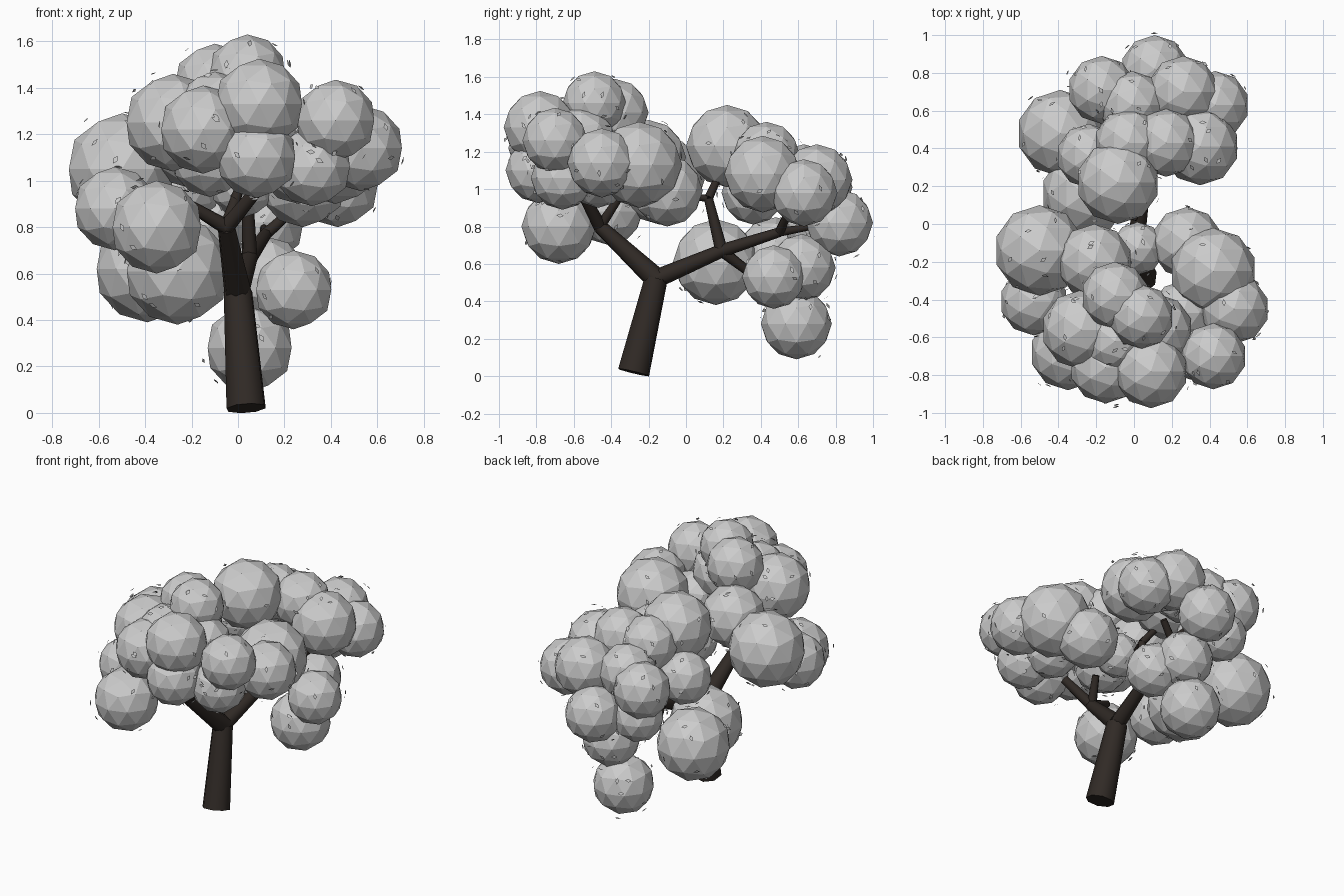
import bpy, bmesh, random
from math import pi
from mathutils import Vector, Matrix

if "Cube" in bpy.data.objects:
    bpy.data.objects.remove(bpy.data.objects["Cube"])

random.seed(4)

bark = bpy.data.materials.new("bark")
bark.diffuse_color = (0.03, 0.023, 0.019, 1)
bark.use_nodes = True
bark.node_tree.nodes["Principled BSDF"].inputs["Base Color"].default_value = bark.diffuse_color


def make_object(name, bm, mat=None):
    me = bpy.data.meshes.new(name)
    bm.to_mesh(me)
    bm.free()
    ob = bpy.data.objects.new(name, me)
    bpy.context.collection.objects.link(ob)
    if mat:
        me.materials.append(mat)
    return ob


def limb(name, pts, radii, sides=8):
    """Tapered limb made of cone pieces along a path, smooth around its sides."""
    bm = bmesh.new()
    for a, b, r0, r1 in zip(pts, pts[1:], radii, radii[1:]):
        a, b = Vector(a), Vector(b)
        d = b - a
        m = Matrix.Translation((a + b) / 2) @ d.to_track_quat('Z', 'Y').to_matrix().to_4x4()
        bmesh.ops.create_cone(bm, cap_ends=True, segments=sides, radius1=r0,
                              radius2=r1, depth=d.length, matrix=m)
    for f in bm.faces:
        f.smooth = len(f.verts) == 4
    for e in bm.edges:
        e.smooth = all(f.smooth for f in e.link_faces)
    make_object(name, bm, bark)


# Trunk and main forks
fork = (0.0, -0.16, 0.52)
front_fork = (-0.05, -0.46, 0.80)
back_fork = (0.05, 0.19, 0.67)
limb("trunk", [(0.035, -0.28, 0.02), fork], [0.088, 0.064])
limb("front_branch", [fork, front_fork], [0.06, 0.038])
limb("back_branch", [fork, back_fork, (0.12, 0.50, 0.77)], [0.05, 0.036, 0.026])

# Smaller branches reaching into the foliage
limb("front_left_twig", [front_fork, (-0.22, -0.52, 0.90)], [0.034, 0.024])
limb("front_right_twig", [front_fork, (0.09, -0.55, 0.97)], [0.036, 0.028])
limb("front_side_twig", [front_fork, (0.0, -0.36, 0.95)], [0.03, 0.022])
limb("back_up_twig", [back_fork, (0.04, 0.12, 0.95), (-0.05, 0.18, 1.08)], [0.034, 0.024, 0.018])
limb("upper_side_twig", [(0.04, 0.12, 0.95), (0.0, 0.02, 0.96)], [0.02, 0.014])
limb("back_low_twig", [back_fork, (0.0, 0.32, 0.57)], [0.032, 0.026])
limb("back_right_twig", [(0.12, 0.50, 0.77), (0.22, 0.54, 0.86)], [0.026, 0.022])
limb("back_end_twig", [(0.12, 0.50, 0.77), (0.11, 0.68, 0.80)], [0.024, 0.016])

# Foliage clumps: x, y, z, radius
front_crown = [
    (-.50, -.14, 1.05, .24), (-.21, -.20, 1.17, .20), (.02, -.13, .98, .14),
    (.28, -.10, .99, .19), (.42, -.25, 1.13, .23), (.53, -.45, 1.14, .185),
    (.42, -.70, 1.26, .175), (.09, -.78, 1.33, .195), (.04, -.49, 1.46, .17),
    (-.10, -.38, 1.41, .18), (-.10, -.62, 1.29, .18), (-.28, -.56, 1.25, .21),
    (-.15, -.76, 1.22, .19), (-.53, -.41, .88, .18), (-.35, -.68, .80, .20),
    (.08, -.79, 1.10, .175), (.32, -.66, 1.06, .17), (.12, -.56, 1.25, .19),
    (.26, -.47, 1.07, .17), (-.12, -.45, 1.10, .17),
]
back_crown = [
    (-.085, .22, 1.23, .22), (.35, .41, 1.08, .205), (.43, .63, .98, .18),
    (.26, .70, 1.05, .19), (.11, .82, .82, .18), (.17, .43, 1.18, .18),
    (-.03, .43, 1.18, .18), (-.01, .63, 1.06, .18), (-.17, .71, 1.01, .18),
    (-.39, .48, .62, .23), (-.26, .16, .61, .23), (-.24, .36, .98, .17),
    (-.12, .68, .81, .16),
]
low_clumps = [(.24, .47, .53, .17), (.12, .62, .58, .18), (.05, .59, .28, .19)]


def foliage(name, clumps):
    bm = bmesh.new()
    for x, y, z, r in clumps:
        bmesh.ops.create_icosphere(bm, subdivisions=2, radius=r,
                                   matrix=Matrix.Translation((x, y, z)))
    make_object(name, bm)


foliage("front_foliage", front_crown)
foliage("back_foliage", back_crown)
foliage("low_foliage", low_clumps)

# Tiny loose leaves hovering just off the clumps
clumps = front_crown + back_crown + low_clumps
bm = bmesh.new()
for x, y, z, r in clumps:
    for i in range(12):
        n = Vector([random.gauss(0, 1) for _ in range(3)]).normalized()
        p = Vector((x, y, z)) + n * (r + random.uniform(0, 0.03))
        if any((p - Vector(c[:3])).length < c[3] - 0.001 for c in clumps):
            continue
        m = (Matrix.Translation(p) @ n.to_track_quat('Z', 'Y').to_matrix().to_4x4()
             @ Matrix.Rotation(random.uniform(0, 2 * pi), 4, 'Z')
             @ Matrix.Rotation(random.uniform(-.4, .4), 4, 'X'))
        corners = [(.02, 0, 0), (0, .011, 0), (-.02, 0, 0), (0, -.011, 0)]
        bm.faces.new([bm.verts.new(m @ Vector(c)) for c in corners])
make_object("loose_leaves", bm)
